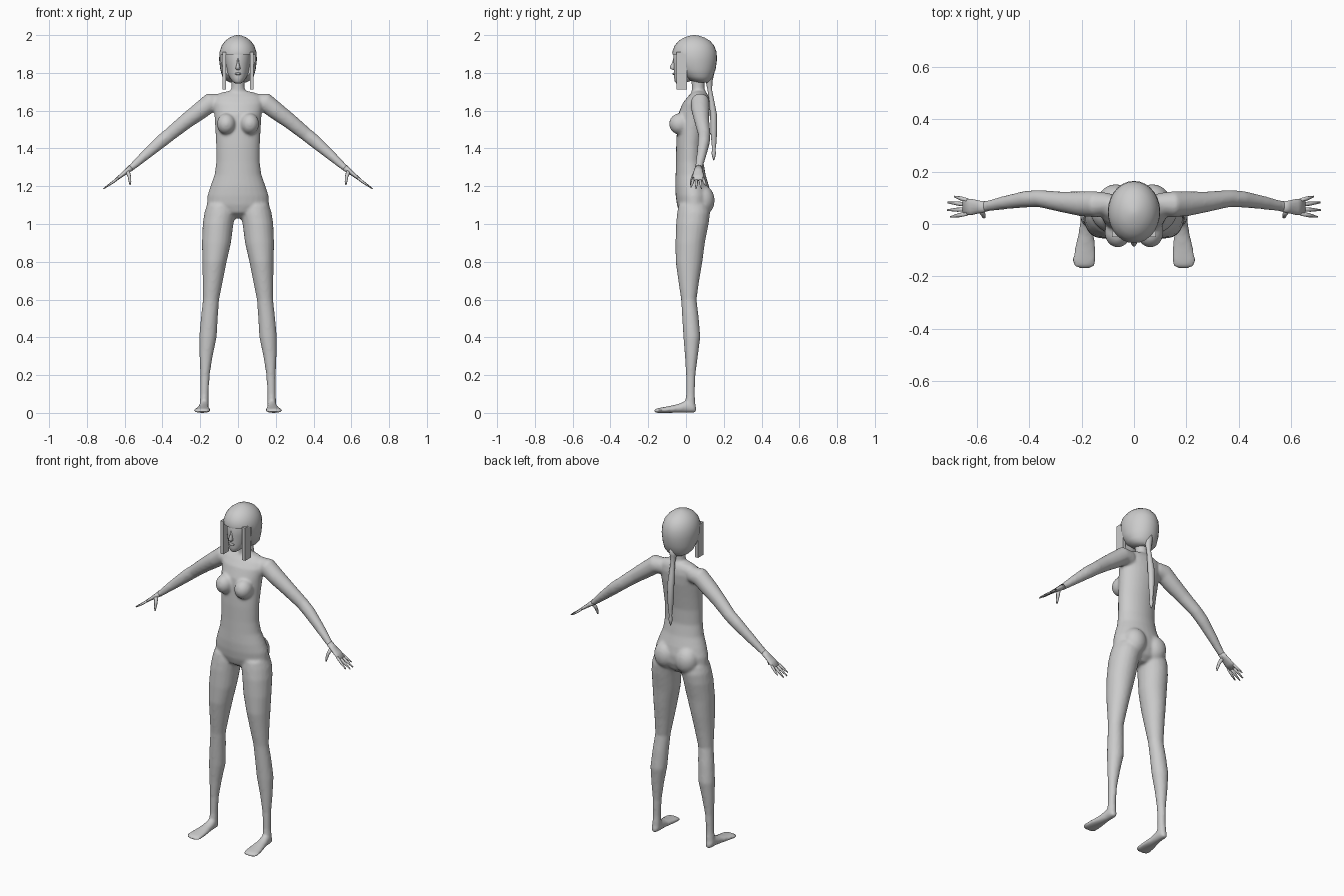
import bpy, bmesh, math
from mathutils import Vector, Matrix

grey = bpy.data.materials.new("plain grey")
grey.diffuse_color = (0.6, 0.6, 0.6, 1)


def finish(name, bm, smooth=True):
    bmesh.ops.recalc_face_normals(bm, faces=bm.faces)
    me = bpy.data.meshes.new(name)
    bm.to_mesh(me)
    bm.free()
    me.materials.append(grey)
    for p in me.polygons:
        p.use_smooth = smooth
    ob = bpy.data.objects.new(name, me)
    bpy.context.collection.objects.link(ob)
    return ob


def loft(bm, rings, n=20):
    """Skin closed rings given as (centre, half axis u, half axis v)."""
    loops = []
    for c, u, v in rings:
        angs = [2 * math.pi * i / n for i in range(n)]
        loops.append([bm.verts.new(Vector(c) + Vector(u) * math.cos(a) + Vector(v) * math.sin(a)) for a in angs])
    for a, b in zip(loops, loops[1:]):
        for i in range(n):
            bm.faces.new((a[i], a[(i + 1) % n], b[(i + 1) % n], b[i]))
    bm.faces.new(loops[0][::-1])
    bm.faces.new(loops[-1])


def stack(bm, rows, n=20):
    """Horizontal rings: z, x min, x max, y front, y back."""
    loft(bm, [(((x0 + x1) / 2, (y0 + y1) / 2, z), ((x1 - x0) / 2, 0, 0), (0, (y1 - y0) / 2, 0))
              for z, x0, x1, y0, y1 in rows], n)


def sym(rows):
    return [(z, -w, w, y0, y1) for z, w, y0, y1 in rows]


def tube(bm, pts, n=12):
    """Round limb through (x, y, z, radius across y, radius across the bend)."""
    rings = []
    for i, p in enumerate(pts):
        a, b = pts[max(i - 1, 0)], pts[min(i + 1, len(pts) - 1)]
        d = (Vector(b[:3]) - Vector(a[:3])).normalized()
        side = Vector((0, 1, 0)) if abs(d.y) < 0.9 else Vector((1, 0, 0))
        side = (side - d * side.dot(d)).normalized()
        rings.append((p[:3], side * p[3], d.cross(side) * p[4]))
    loft(bm, rings, n)


def ball(bm, c, r):
    m = Matrix.Translation(c) @ Matrix.Diagonal((*r, 1))
    bmesh.ops.create_uvsphere(bm, u_segments=20, v_segments=14, radius=1, matrix=m)


def box(bm, lo, hi):
    lo, hi = Vector(lo), Vector(hi)
    bmesh.ops.create_cube(bm, size=1, matrix=Matrix.Translation((lo + hi) / 2) @ Matrix.Diagonal((*(hi - lo), 1)))


# Body: torso, neck, legs, feet and arms blended into one skin
bm = bmesh.new()
stack(bm, sym([(1.03, .04, .01, .08), (1.06, .11, -.035, .115), (1.10, .165, -.048, .13),
               (1.15, .162, -.055, .132), (1.20, .146, -.057, .122), (1.26, .124, -.055, .104),
               (1.33, .115, -.053, .092), (1.42, .116, -.052, .095), (1.50, .12, -.048, .108),
               (1.58, .125, -.042, .122), (1.64, .135, -.018, .126), (1.675, .125, .01, .12),
               (1.695, .09, .03, .11), (1.705, .045, .035, .10)]), 28)
stack(bm, sym([(1.64, .045, .02, .11), (1.70, .037, .03, .10), (1.74, .035, .03, .098),
               (1.80, .036, .02, .10)]), 16)
for s in (-1, 1):
    ball(bm, (s * .062, -.033, 1.53), (.05, .057, .056))
    ball(bm, (s * .07, .088, 1.125), (.068, .064, .08))
    leg = [(1.10, .02, .165, -.04, .12), (1.06, .012, .178, -.047, .128), (1.0, .024, .187, -.053, .12),
           (.90, .037, .191, -.056, .10), (.80, .06, .189, -.055, .087), (.70, .08, .187, -.041, .07),
           (.60, .10, .186, -.026, .056), (.50, .107, .197, -.02, .068), (.40, .113, .206, -.014, .076),
           (.30, .134, .204, -.006, .063), (.20, .15, .199, 0, .05), (.10, .156, .199, 0, .047),
           (.05, .155, .202, -.004, .05), (.02, .158, .20, 0, .05)]
    stack(bm, [(z, s * a, s * b, c, d) for z, a, b, c, d in leg])
    foot = [(.054, .168, .192, .035), (.035, .156, .204, .06), (0, .154, .206, .065), (-.04, .153, .213, .048),
            (-.09, .146, .226, .036), (-.14, .143, .236, .027), (-.16, .15, .23, .022), (-.168, .165, .215, .016)]
    loft(bm, [((s * (a + b) / 2, y, h / 2), ((b - a) / 2, 0, 0), (0, 0, h / 2)) for y, a, b, h in foot])
    arm = [(.09, .078, 1.645, .04, .045), (.145, .075, 1.643, .05, .052), (.20, .077, 1.60, .048, .047),
           (.28, .085, 1.54, .039, .041), (.36, .097, 1.475, .033, .036), (.41, .095, 1.435, .032, .035),
           (.49, .082, 1.365, .026, .027), (.56, .068, 1.302, .021, .018), (.59, .065, 1.278, .021, .014)]
    tube(bm, [(s * p[0], *p[1:]) for p in arm], 16)
body = finish("body", bm)
rm = body.modifiers.new("blend", 'REMESH')
rm.mode, rm.voxel_size, rm.use_smooth_shade = 'VOXEL', .008, True
sm = body.modifiers.new("soften", 'SMOOTH')
sm.factor, sm.iterations = .5, 6

# Hands: flat palm, four spread fingers and a hanging thumb
for s, side in ((-1, "right"), (1, "left")):
    bm = bmesh.new()
    palm = [(.565, .067, 1.298, .02, .017), (.59, .065, 1.279, .024, .013), (.62, .065, 1.255, .031, .010),
            (.65, .065, 1.232, .031, .007)]
    tube(bm, [(s * p[0], *p[1:]) for p in palm])
    for y0, y1, x, z in ((.09, .105, .685, 1.203), (.074, .082, .71, 1.188), (.056, .053, .712, 1.187),
                         (.04, .027, .70, 1.195)):
        tube(bm, [(s * .635, y0, 1.243, .008, .007), (s * (.635 + x) / 2, (y0 + y1) / 2, (1.24 + z) / 2, .008, .006),
                  (s * x, y1, z, .003, .003)], 8)
    tube(bm, [(s * .585, .055, 1.28, .012, .012), (s * .575, .038, 1.25, .010, .009),
              (s * .572, .028, 1.225, .007, .007), (s * .571, .025, 1.207, .003, .003)], 8)
    finish(side + "_hand", bm)

# Head with nose and lips
bm = bmesh.new()
stack(bm, sym([(1.745, .016, -.052, -.01), (1.755, .03, -.06, .02), (1.775, .044, -.063, .06),
               (1.80, .056, -.064, .10), (1.85, .066, -.066, .12), (1.90, .068, -.067, .12),
               (1.94, .05, -.05, .10)]), 24)
stack(bm, sym([(1.815, .006, -.07, -.05), (1.822, .013, -.084, -.05), (1.832, .011, -.086, -.05),
               (1.855, .006, -.074, -.05), (1.875, .004, -.068, -.05)]), 10)
ball(bm, (0, -.06, 1.795), (.017, .012, .007))
finish("head", bm)

# Hair cap, opened at the front below the fringe
bm = bmesh.new()
stack(bm, sym([(1.748, .04, .06, .118), (1.76, .065, .02, .13), (1.78, .083, -.01, .143), (1.82, .094, -.05, .157),
               (1.87, .10, -.069, .164), (1.91, .098, -.073, .162), (1.945, .086, -.06, .149),
               (1.97, .067, -.038, .127), (1.988, .043, -.008, .096), (1.997, .02, .022, .067),
               (2.0, .006, .038, .05)]), 28)
hair = finish("hair_cap", bm)
bm = bmesh.new()
box(bm, (-.2, -.2, 1.6), (.2, 0, 1.897))
cutter = finish("face_opening_cutter", bm, False)
cutter.hide_render = True
cutter.hide_set(True)
cut = hair.modifiers.new("face opening", 'BOOLEAN')
cut.operation, cut.object, cut.solver = 'DIFFERENCE', cutter, 'EXACT'
bpy.context.view_layer.objects.active = hair
hair.select_set(True)
bpy.ops.object.modifier_apply(modifier=cut.name)
bpy.ops.object.shade_smooth_by_angle(angle=math.radians(40))

# Straight locks beside the face
for s, side in ((-1, "right"), (1, "left")):
    bm = bmesh.new()
    box(bm, (.063 if s > 0 else -.083, -.05, 1.712), (.083 if s > 0 else -.063, .004, 1.91))
    finish(side + "_lock", bm, False)

# Long tied tail of hair down the back
bm = bmesh.new()
stack(bm, [(z, -r, r, y - d, y + d) for z, y, r, d in
           ((1.80, .12, .03, .03), (1.755, .122, .02, .018), (1.71, .126, .013, .012), (1.66, .134, .015, .014),
            (1.58, .146, .02, .018), (1.50, .147, .018, .018), (1.43, .148, .012, .013), (1.395, .147, .008, .009),
            (1.375, .147, .012, .012), (1.355, .147, .008, .008), (1.337, .147, .002, .002))], 12)
finish("hair_tail", bm)
